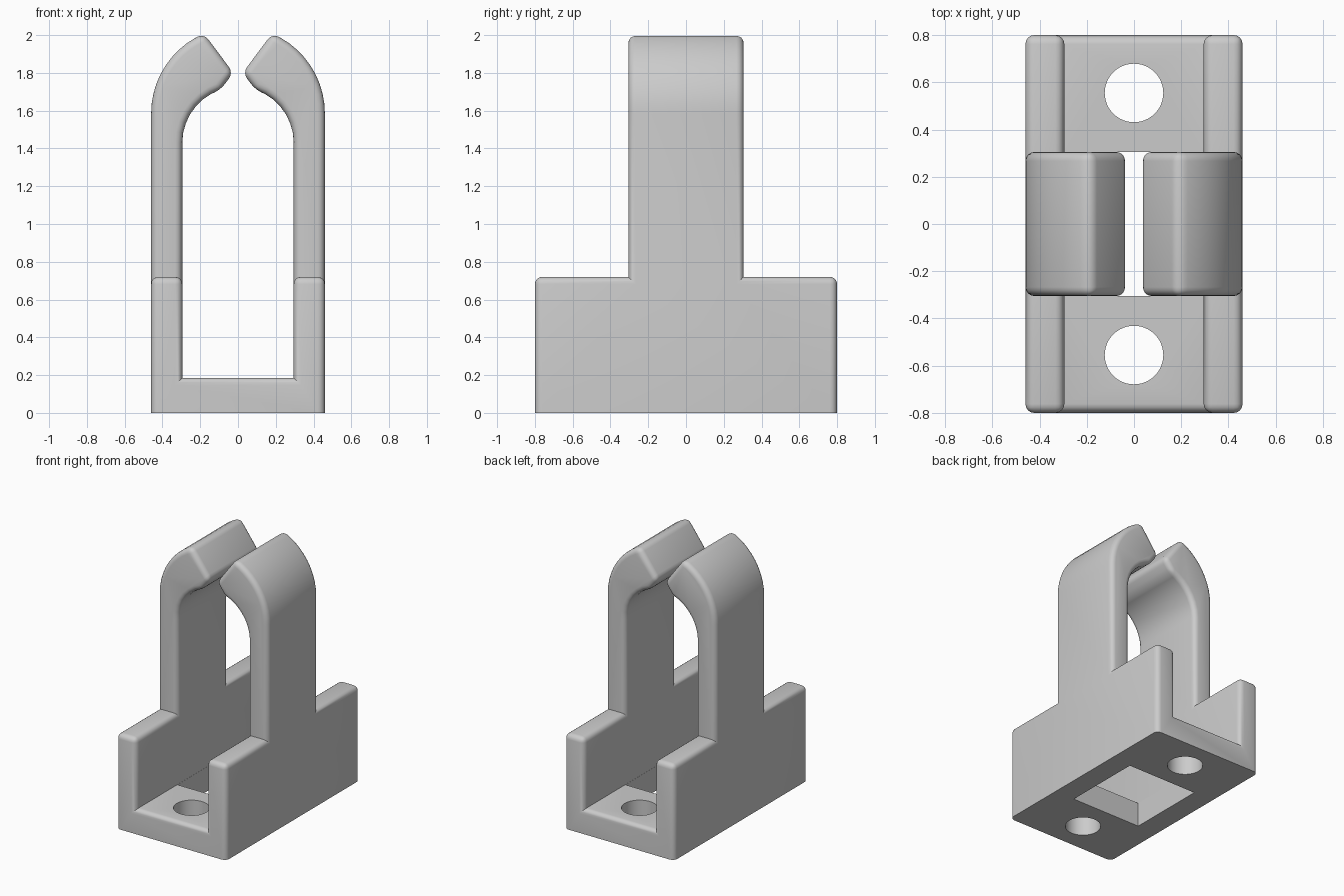
import bpy, bmesh, math

if "Cube" in bpy.data.objects:
    bpy.data.objects.remove(bpy.data.objects["Cube"])

HALF_W, INNER_W = 0.46, 0.295      # outer and inner half widths of the channel
HALF_L, ARM_L = 0.8, 0.305         # half lengths of base and arms
FLOOR, LEDGE = 0.185, 0.72         # floor and side wall heights
ROUND = 0.038


def arc(radius, cz, a0, a1, n):
    """Points on an arc centred on x = 0, angles in radians."""
    return [(radius * math.cos(a0 + (a1 - a0) * i / n),
             cz + radius * math.sin(a0 + (a1 - a0) * i / n)) for i in range(n + 1)]


def add_object(name, bm):
    bmesh.ops.recalc_face_normals(bm, faces=bm.faces)
    mesh = bpy.data.meshes.new(name)
    bm.to_mesh(mesh)
    bm.free()
    obj = bpy.data.objects.new(name, mesh)
    bpy.context.collection.objects.link(obj)
    return obj


def box(name, center, size):
    bm = bmesh.new()
    bmesh.ops.create_cube(bm, size=1)
    bmesh.ops.scale(bm, vec=size, verts=bm.verts)
    bmesh.ops.translate(bm, vec=center, verts=bm.verts)
    return add_object(name, bm)


def cylinder(name, center, radius, depth):
    bm = bmesh.new()
    bmesh.ops.create_cone(bm, cap_ends=True, segments=48, radius1=radius,
                          radius2=radius, depth=depth)
    bmesh.ops.translate(bm, vec=center, verts=bm.verts)
    return add_object(name, bm)


def cut(target, cutters):
    """Subtract the cutters and remove them."""
    bpy.context.view_layer.objects.active = target
    for c in cutters:
        c.hide_render = True
        mod = target.modifiers.new("cut", 'BOOLEAN')
        mod.operation, mod.solver, mod.object = 'DIFFERENCE', 'EXACT', c
        bpy.ops.object.modifier_apply(modifier=mod.name)
        bpy.data.objects.remove(c)


# Channel profile with two hooked arms, mirrored left to right
right = [(HALF_W, 0)]
right += arc(HALF_W, 1.585, 0, math.acos(0.18 / HALF_W), 10)
right += [(0.025, 1.80)]
right += arc(INNER_W, 1.43, math.acos(0.093 / INNER_W), 0, 7)
right += [(INNER_W, FLOOR)]
profile = right + [(-x, z) for x, z in reversed(right)]

bm = bmesh.new()
face = bm.faces.new([bm.verts.new((x, -HALF_L, z)) for x, z in profile])
ext = bmesh.ops.extrude_face_region(bm, geom=[face])
bmesh.ops.translate(bm, vec=(0, 2 * HALF_L, 0),
                    verts=[v for v in ext['geom'] if isinstance(v, bmesh.types.BMVert)])
clip = add_object("cable_clip", bm)

# Narrow the arms above the side walls
cut(clip, [box("ledge_cutter", (0, s * (ARM_L + 0.5), LEDGE + 1), (2, 1, 2)) for s in (-1, 1)])

# Round every outward edge except those around the underside
bm = bmesh.new()
bm.from_mesh(clip.data)
bmesh.ops.remove_doubles(bm, verts=bm.verts, dist=1e-5)
bmesh.ops.recalc_face_normals(bm, faces=bm.faces)
edges = [e for e in bm.edges if len(e.link_faces) == 2
         and e.calc_face_angle_signed() > math.radians(25)
         and max(v.co.z for v in e.verts) > 0.01]
bmesh.ops.bevel(bm, geom=edges, offset=ROUND, offset_type='OFFSET', segments=4,
                profile=0.5, affect='EDGES', clamp_overlap=False)
bm.to_mesh(clip.data)
bm.free()

# Floor opening below the arms and two screw holes
cut(clip, [box("floor_cutter", (0, 0, 0.1), (2 * INNER_W - 0.002, 2 * ARM_L, 0.4))]
    + [cylinder("screw_hole_cutter", (0, s * 0.555, 0.1), 0.124, 0.5) for s in (-1, 1)])

# Single grey plastic
grey = bpy.data.materials.new("grey plastic")
grey.diffuse_color = (0.6, 0.6, 0.6, 1)
grey.use_nodes = True
grey.node_tree.nodes["Principled BSDF"].inputs["Base Color"].default_value = grey.diffuse_color
clip.data.materials.clear()
clip.data.materials.append(grey)
for p in clip.data.polygons:
    p.material_index = 0

bpy.ops.object.select_all(action='DESELECT')
clip.select_set(True)
bpy.context.view_layer.objects.active = clip
bpy.ops.object.shade_smooth_by_angle(angle=math.radians(30))
